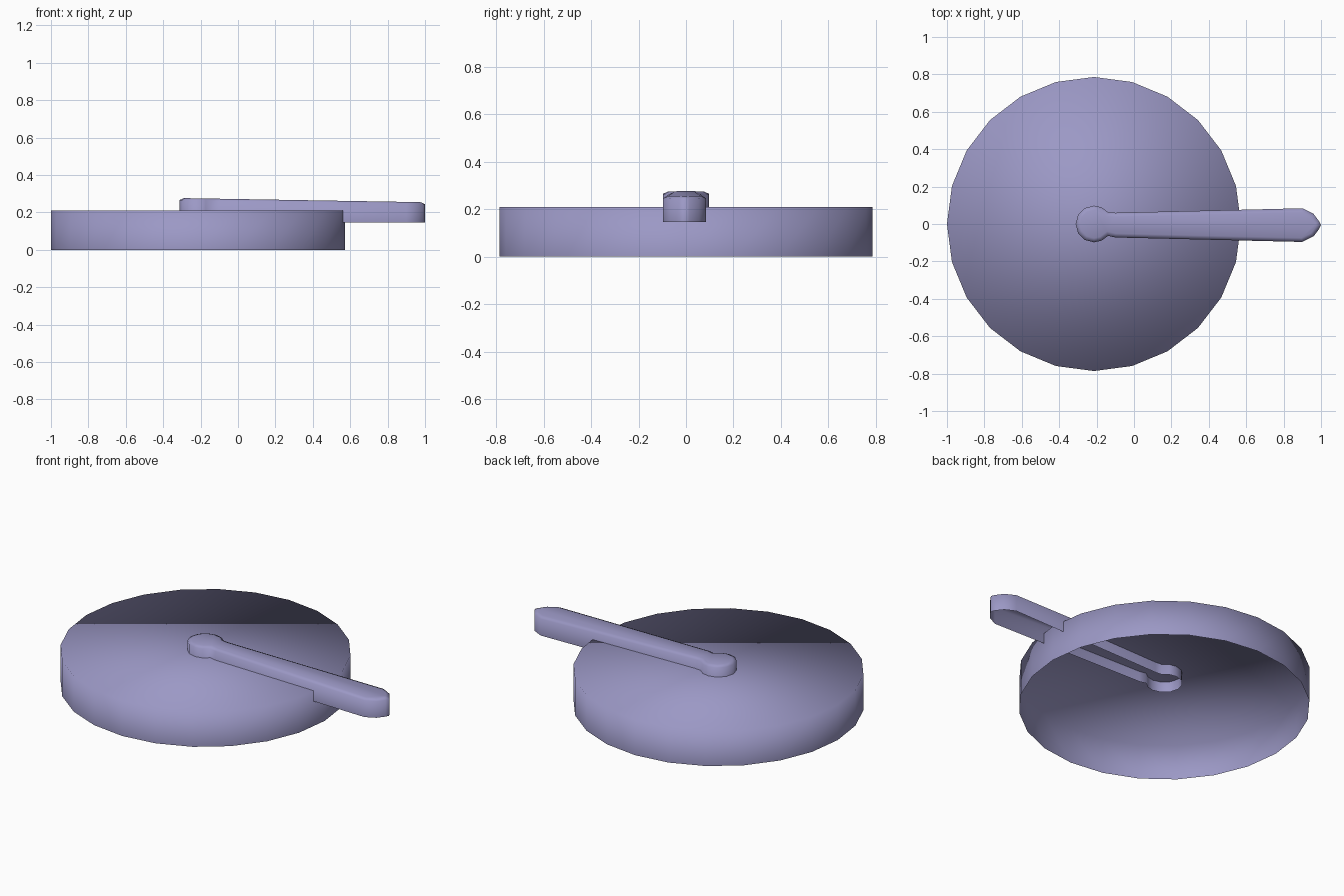
import bpy
import bmesh
from math import cos, sin, radians

cube = bpy.data.objects.get("Cube")
if cube:
    bpy.data.objects.remove(cube, do_unlink=True)

# Single lavender material
lavender = bpy.data.materials.new("lavender")
lavender.use_nodes = True
color = (0.33, 0.315, 0.56, 1)
lavender.diffuse_color = color
lavender.node_tree.nodes["Principled BSDF"].inputs["Base Color"].default_value = color

CENTER = -0.214
RADIUS = 0.786


def open_shell(name, outline, bottom, top_height, lip=0, drop=0):
    """Raise an outline into a wall with a top and an open underside.
    top_height gives the wall height at x; lip and drop round the top edge."""
    bm = bmesh.new()
    low = [bm.verts.new((x, y, bottom)) for x, y in outline]
    high = [bm.verts.new((x, y, top_height(x) - drop)) for x, y in outline]
    count = len(outline)
    for i in range(count):
        j = (i + 1) % count
        bm.faces.new((low[i], low[j], high[j], high[i]))
    top = bm.faces.new(high)
    bm.normal_update()
    if lip:
        bmesh.ops.inset_region(bm, faces=[top], thickness=lip, depth=drop,
                               use_even_offset=True)
    for face in bm.faces:
        face.smooth = True
    mesh = bpy.data.meshes.new(name)
    bm.to_mesh(mesh)
    bm.free()
    mesh.materials.append(lavender)
    obj = bpy.data.objects.new(name, mesh)
    bpy.context.collection.objects.link(obj)
    return obj


# Round shallow lid, open below
circle = [(CENTER + RADIUS * cos(radians(a)), RADIUS * sin(radians(a)))
          for a in range(0, 360, 15)]
open_shell("round_lid", circle, 0, lambda x: 0.21)

# Handle: round hub at the lid centre, widening arm and blunt tip
hub = [(CENTER + 0.098 * cos(radians(a)), 0.098 * sin(radians(a)))
       for a in (150, 120, 90, 65, 40)]
arm = [(-0.1, 0.066), (0.9, 0.09), (0.96, 0.06), (0.99, 0.02)]
half = hub + arm
outline = ([(CENTER - 0.098, 0)] + [(x, -y) for x, y in half]
           + [(1, 0)] + half[::-1])
# The arm sits slightly off the hub axis
outline = [(x, y - (0.006 if x > -0.12 else 0)) for x, y in outline]
open_shell("handle", outline, 0.147,
           lambda x: 0.275 - 0.017 * (x - CENTER), lip=0.022, drop=0.01)
